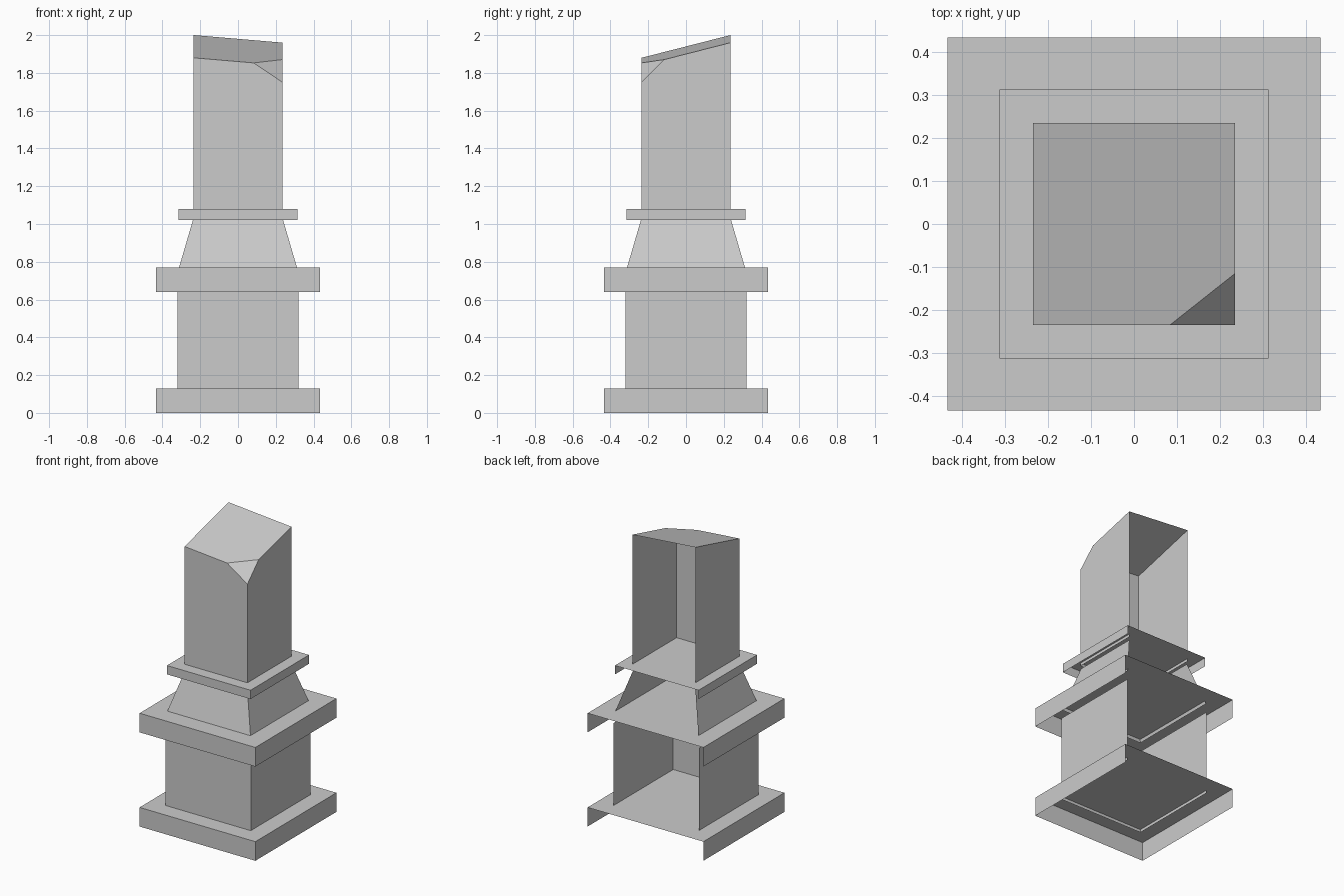
import bpy
import bmesh
from mathutils import Vector

cube = bpy.data.objects.get("Cube")
if cube:
    bpy.data.objects.remove(cube, do_unlink=True)

stone = bpy.data.materials.new("grey_stone")
stone.use_nodes = True
GREY = (0.6, 0.6, 0.6, 1)
stone.diffuse_color = GREY
stone.node_tree.nodes["Principled BSDF"].inputs["Base Color"].default_value = GREY


def finish(name, bm):
    mesh = bpy.data.meshes.new(name)
    bm.to_mesh(mesh)
    bm.free()
    mesh.materials.append(stone)
    obj = bpy.data.objects.new(name, mesh)
    bpy.context.collection.objects.link(obj)


def square(bm, half, z):
    """Ring of corners: back right, front right, front left, back left."""
    corners = ((-1, 1), (-1, -1), (1, -1), (1, 1))
    return [bm.verts.new((x * half, y * half, z)) for x, y in corners]


def shell(bottom_half, top_half, z0, z1, capped):
    """Open-backed square shell: three walls and an optional top."""
    bm = bmesh.new()
    low, high = square(bm, bottom_half, z0), square(bm, top_half, z1)
    for i in range(3):
        bm.faces.new((low[i], low[i + 1], high[i + 1], high[i]))
    if capped:
        bm.faces.new(high)
    return bm


# Slabs, open at the back and underneath
for name, half, z0, z1 in (("base_slab", 0.435, 0, 0.13),
                           ("middle_slab", 0.435, 0.64, 0.77),
                           ("collar_slab", 0.314, 1.02, 1.08)):
    finish(name, shell(half, half, z0, z1, True))

# Walls between the slabs, slightly sunk into them
finish("pedestal", shell(0.32, 0.32, 0.11, 0.69, False))
finish("tapered_neck", shell(0.318, 0.233, 0.75, 1.04, False))

# Broken column: slanted top and one chipped corner
H = 0.236
bm = shell(H, H, 1.06, 2, True)


def slant(x, y):
    return 1.92 - 0.085 * x + 0.255 * y


for v in bm.verts:
    if v.co.z > 1.5:
        v.co.z = slant(v.co.x, v.co.y)
a = Vector((0.083, -H, slant(0.083, -H)))
b = Vector((H, -0.115, slant(H, -0.115)))
c = Vector((H, -H, 1.75))
normal = (b - a).cross(c - a)
if normal.z < 0:
    normal.negate()
bmesh.ops.bisect_plane(bm, geom=bm.verts[:] + bm.edges[:] + bm.faces[:],
                       plane_co=a, plane_no=normal, clear_outer=True)
chip = []
for p in (a, c, b):
    chip.append(min(bm.verts, key=lambda v: (v.co - p).length))
bm.faces.new(chip)
finish("broken_column", bm)
